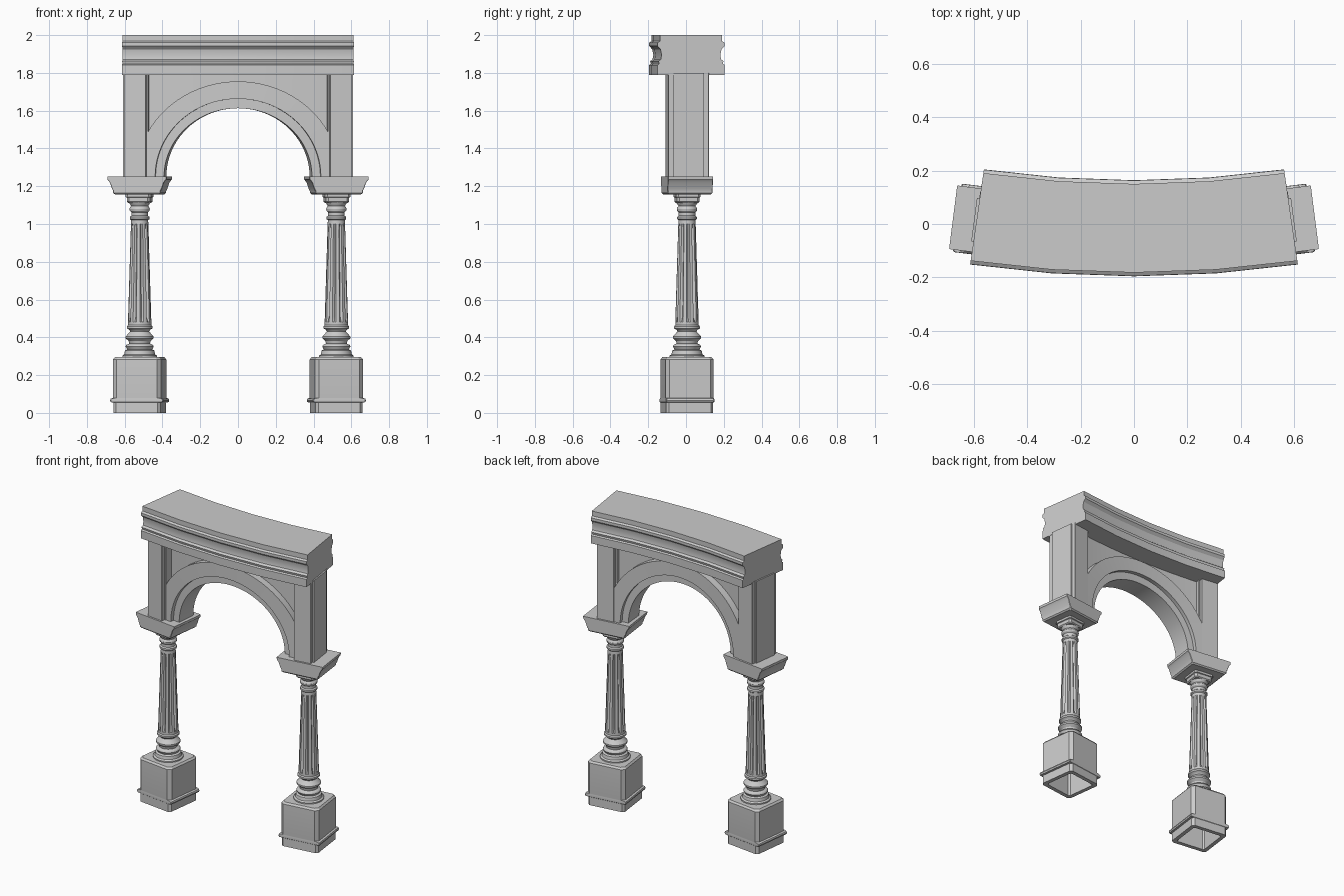
import bpy, bmesh, math
from math import sin, cos, pi, radians

if "Cube" in bpy.data.objects:
    bpy.data.objects.remove(bpy.data.objects["Cube"])

R, Y0, SPRING = 4.1, -0.016, 1.25   # plan curvature, mid offset, arch springing


def bend(x, y, z):
    """Wrap straight coordinates around the curved plan."""
    t = x / R
    return ((R - y) * sin(t), R + Y0 - (R - y) * cos(t), z)


def skin(name, rings, closed=False, angle=35):
    """Join equal vertex rings into a solid; cap the ends unless closed."""
    bm = bmesh.new()
    vs = [[bm.verts.new(p) for p in r] for r in rings]
    n = len(vs[0])
    for a, b in zip(vs, vs[1:] + (vs[:1] if closed else [])):
        for i in range(n):
            j = (i + 1) % n
            bm.faces.new((a[i], a[j], b[j], b[i]))
    if not closed:
        bm.faces.new(vs[0][::-1])
        bm.faces.new(vs[-1])
    bmesh.ops.recalc_face_normals(bm, faces=bm.faces)
    me = bpy.data.meshes.new(name)
    bm.to_mesh(me)
    bm.free()
    me.shade_smooth()
    me.set_sharp_from_angle(angle=radians(angle))
    ob = bpy.data.objects.new(name, me)
    bpy.context.collection.objects.link(ob)
    return ob


def rect_loft(name, rings):
    """Stack of chamfered rectangles: (half x, half y, z, chamfer)."""
    out = []
    for hx, hy, z, c in rings:
        out.append([(hx, c - hy, z), (hx, hy - c, z), (hx - c, hy, z), (c - hx, hy, z),
                    (-hx, hy - c, z), (-hx, c - hy, z), (c - hx, -hy, z), (hx - c, -hy, z)])
    return skin(name, out, angle=25)


def lathe(name, profile, n=40):
    """Turned part: (radius, z, flute depth); every 4th vertex sinks into a flute."""
    return skin(name, [[((r - (d if i % 4 == 0 else 0)) * cos(2 * pi * i / n),
                         (r - (d if i % 4 == 0 else 0)) * sin(2 * pi * i / n), z)
                        for i in range(n)] for r, z, d in profile], angle=30)


def arc_strip(name, lower, upper, hy):
    """Arch-shaped slab between two outlines in the front plane."""
    return skin(name, [[bend(a[0], -hy, a[1]), bend(b[0], -hy, b[1]),
                        bend(b[0], hy, b[1]), bend(a[0], hy, a[1])]
                       for a, b in zip(lower, upper)])


def ellipse(rx, rz, limit=9, n=40):
    pts = []
    for i in range(n + 1):
        t = pi * i / n
        pts.append((max(-limit, min(limit, rx * cos(t))), SPRING + rz * sin(t)))
    return pts


# Entablature: moulded section swept along the curve in four segments
half = [(.18, 1.79), (.18, 1.842), (.17, 1.848), (.174, 1.862), (.161, 1.872), (.157, 1.895),
        (.163, 1.925), (.179, 1.942), (.179, 1.96), (.166, 1.968), (.166, 2.0)]
section = [(-y, z) for y, z in half] + [(y, z) for y, z in reversed(half)]
skin("entablature", [[bend(x, y, z) for y, z in section]
                     for x in (-.59, -.295, 0, .295, .59)], angle=25)

# Arch: raised band, inner step, recessed spandrel
arc_strip("arch_band", ellipse(.43, .413), ellipse(.53, .505, .48), .092)
arc_strip("arch_inner_ring", ellipse(.386, .363), ellipse(.45, .43), .066)
arc_strip("spandrel", ellipse(.48, .46), [(x, 1.8) for x, z in ellipse(.48, .46)], .045)

# Pedestal with hollow underside and an overhanging band
base = [(.1, .1, .27, .01), (.1, .1, 0, .01), (.126, .126, 0, .015), (.126, .126, .055, .015),
        (.139, .128, .057, .004), (.142, .129, .066, .004), (.139, .128, .075, .004),
        (.1285, .1285, .08, .02), (.1285, .1285, .283, .02), (.119, .119, .295, .02)]

# Turned foot, fluted shaft and neck rings
shaft = [(.092, .28, 0), (.092, .303, 0), (.082, .31, 0), (.078, .33, 0), (.066, .336, 0),
         (.07, .343, 0), (.075, .352, 0), (.07, .36, 0), (.055, .367, 0), (.058, .38, 0),
         (.074, .395, 0), (.074, .405, 0), (.06, .42, 0), (.05, .432, 0), (.055, .44, 0),
         (.068, .447, 0), (.068, .458, 0), (.062, .465, 0), (.062, .48, 0), (.061, .51, .013),
         (.047, .97, .01), (.046, 1.0, 0), (.045, 1.02, 0), (.052, 1.026, 0), (.052, 1.038, 0),
         (.044, 1.044, 0), (.044, 1.062, 0), (.052, 1.07, 0), (.054, 1.08, 0), (.05, 1.09, 0),
         (.045, 1.095, 0), (.055, 1.11, 0), (.06, 1.13, 0)]

# Neck block and capital that flares sideways
neck = [(.055, .055, 1.112, .012), (.062, .06, 1.118, .012), (.062, .06, 1.14, .012),
        (.068, .065, 1.143, .012), (.068, .065, 1.165, .012)]
cap = [(.118, .112, 1.157, .004), (.127, .12, 1.165, .004), (.127, .12, 1.175, .004),
       (.133, .12, 1.188, .002), (.145, .12, 1.222, .002), (.157, .12, 1.236, .002),
       (.158, .12, 1.252, .002)]

# Pier: wide core plus a narrower pilaster on front and back
pier_core = [(.067, .082, z, .001) for z in (1.25, 1.8)]
pier_pilaster = [(.058, .108, z, .001) for z in (1.25, 1.8)]

for side, s in (("left", -1), ("right", 1)):
    parts = [(rect_loft(side + "_pedestal", base), .522),
             (lathe(side + "_column_shaft", shaft), .522),
             (rect_loft(side + "_neck_block", neck), .522),
             (rect_loft(side + "_capital", cap), .522),
             (rect_loft(side + "_pier_core", pier_core), .534),
             (rect_loft(side + "_pier_pilaster", pier_pilaster), .534)]
    for ob, x in parts:
        px, py, _ = bend(s * x, 0, 0)
        ob.location = (px, py - .012, 0)
        ob.rotation_euler.z = s * x / R
